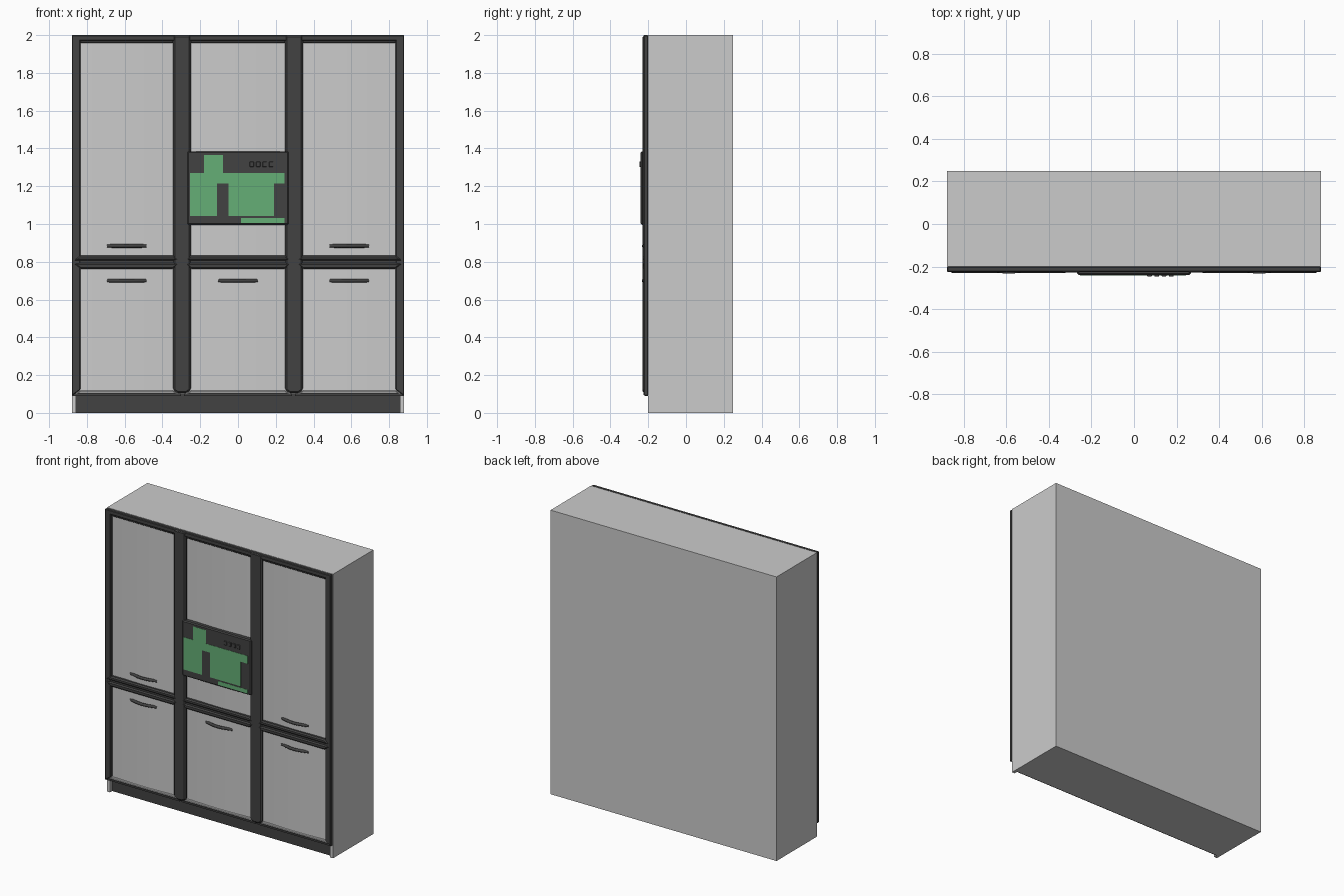
import bpy
import bmesh
import math

cube = bpy.data.objects.get("Cube")
if cube:
    bpy.data.objects.remove(cube, do_unlink=True)


def material(name, rgb):
    m = bpy.data.materials.new(name)
    m.use_nodes = True
    m.diffuse_color = (*rgb, 1)
    bsdf = next(n for n in m.node_tree.nodes if n.type == "BSDF_PRINCIPLED")
    bsdf.inputs["Base Color"].default_value = (*rgb, 1)
    return m


LIGHT = material("light grey", (0.6, 0.6, 0.6))
DARK = material("charcoal", (0.055, 0.055, 0.055))
GREEN = material("green glass", (0.13, 0.43, 0.18))


def finish(bm, name, mat, bevel=0):
    bmesh.ops.recalc_face_normals(bm, faces=bm.faces)
    mesh = bpy.data.meshes.new(name)
    bm.to_mesh(mesh)
    bm.free()
    mesh.materials.append(mat)
    ob = bpy.data.objects.new(name, mesh)
    bpy.context.collection.objects.link(ob)
    if bevel:
        mod = ob.modifiers.new("edge chamfer", "BEVEL")
        mod.width = bevel
        mod.segments = 1
    return ob


def prism(name, outline, front, back, mat, bevel=0):
    """Extrude an outline of (x, z) points from front to back in y."""
    bm = bmesh.new()
    face = bm.faces.new([bm.verts.new((x, front, z)) for x, z in outline])
    new = bmesh.ops.extrude_face_region(bm, geom=[face])["geom"]
    verts = [v for v in new if isinstance(v, bmesh.types.BMVert)]
    bmesh.ops.translate(bm, verts=verts, vec=(0, back - front, 0))
    return finish(bm, name, mat, bevel)


def box(name, x0, x1, front, back, z0, z1, mat, bevel=0):
    return prism(name, [(x0, z0), (x1, z0), (x1, z1), (x0, z1)], front, back, mat, bevel)


def door(name, x0, x1, z0, z1, steps=16):
    """Panel with a gently bowed face."""
    bm = bmesh.new()
    rows = []
    for i in range(steps + 1):
        t = i / steps
        x = x0 + (x1 - x0) * t
        y = -0.202 - 0.01 * math.sin(math.pi * t)
        rows.append((bm.verts.new((x, y, z0)), bm.verts.new((x, y, z1))))
    for (a, b), (c, d) in zip(rows, rows[1:]):
        bm.faces.new((a, c, d, b))
    ob = finish(bm, name, LIGHT)
    if ob.data.polygons[0].normal.y > 0:
        ob.data.flip_normals()
    ob.data.shade_smooth()
    return ob


def handle(name, cx, z):
    """Bowed bar with rounded section."""
    cu = bpy.data.curves.new(name, "CURVE")
    cu.dimensions = "3D"
    cu.bevel_depth = 0.01
    cu.bevel_resolution = 2
    cu.use_fill_caps = True
    n = 10
    sp = cu.splines.new("POLY")
    sp.points.add(n)
    for i, p in enumerate(sp.points):
        t = i / n
        p.co = (cx - 0.103 + 0.206 * t, -0.203 - 0.021 * math.sin(math.pi * t), z, 1)
    cu.materials.append(DARK)
    ob = bpy.data.objects.new(name, cu)
    bpy.context.collection.objects.link(ob)
    bpy.ops.object.select_all(action="DESELECT")
    ob.select_set(True)
    bpy.context.view_layer.objects.active = ob
    bpy.ops.object.convert(target="MESH")


# Carcass with recessed toe kick
box("carcass", -0.88, 0.88, -0.2, 0.25, 0.1, 2, LIGHT)
box("base", -0.88, 0.88, -0.17, 0.25, 0, 0.1, LIGHT)
box("plinth", -0.857, 0.857, -0.176, -0.17, 0, 0.1, DARK)

for side, s in (("right", -1), ("left", 1)):
    box(side + "_base_cheek", *sorted((s * 0.857, s * 0.88)), -0.2, -0.17, 0, 0.1, LIGHT)
    # Outer stile with a mitred foot
    prism(side + "_outer_stile",
          [(s * 0.88, 0.09), (s * 0.835, 0.122), (s * 0.835, 2), (s * 0.88, 2)],
          -0.225, -0.2, DARK, 0.004)
    # Inner stile with a tapered foot
    prism(side + "_inner_stile",
          [(s * 0.25, 0.12), (s * 0.275, 0.104), (s * 0.32, 0.104), (s * 0.343, 0.12),
           (s * 0.343, 2), (s * 0.25, 2)],
          -0.229, -0.2, DARK, 0.009)

# Top rail with a small lip below it
box("top_rail", -0.88, 0.88, -0.225, -0.2, 1.97, 2, DARK, 0.004)

# Doors, rails and ledges of the three bays
bays = (("right", -0.835, -0.343, -0.875, -0.303),
        ("middle", -0.25, 0.25, -0.287, 0.287),
        ("left", 0.343, 0.835, 0.303, 0.875))
for bay, x0, x1, r0, r1 in bays:
    door(bay + "_upper_door", x0, x1, 0.82, 1.98)
    door(bay + "_lower_door", x0, x1, 0.105, 0.78)
    box(bay + "_top_lip", x0, x1, -0.217, -0.2, 1.957, 1.972, DARK, 0.004)
    # Two mitred mouldings meet at the middle rail
    prism(bay + "_upper_moulding", [(r0, 0.806), (r1, 0.806), (x1, 0.834), (x0, 0.834)],
          -0.231, -0.2, DARK, 0.008)
    prism(bay + "_lower_moulding", [(r0, 0.794), (x0, 0.762), (x1, 0.762), (r1, 0.794)],
          -0.231, -0.2, DARK, 0.008)
    box(bay + "_rail_groove", r0, r1, -0.222, -0.2, 0.79, 0.81, DARK)
    # Pale ledge above a dark bottom rail
    prism(bay + "_bottom_ledge", [(x0 - 0.02, 0.102), (x1 + 0.02, 0.102), (x1, 0.118), (x0, 0.118)],
          -0.216, -0.2, LIGHT, 0.004)
    box(bay + "_bottom_rail", r0, r1, -0.216, -0.2, 0.09, 0.102, DARK)
    cx = (x0 + x1) / 2
    handle(bay + "_lower_handle", cx, 0.7)
    if bay != "middle":
        handle(bay + "_upper_handle", cx, 0.884)

# Built-in oven
box("oven_body", -0.268, 0.268, -0.24, -0.2, 0.995, 1.385, DARK, 0.007)
panes = ((-0.18, -0.08, 1.27, 1.365), (-0.255, 0.245, 1.215, 1.27),
         (-0.255, -0.112, 1.042, 1.215), (-0.05, 0.19, 1.042, 1.215),
         (0.015, 0.245, 1.005, 1.032))
for i, (x0, x1, z0, z1) in enumerate(panes):
    box(f"oven_pane_{i + 1}", x0, x1, -0.2415, -0.239, z0, z1, GREEN)
for i in range(4):
    x = 0.062 + 0.034 * i
    box(f"oven_button_{i + 1}", x, x + 0.022, -0.247, -0.239, 1.302, 1.33, DARK, 0.002)
